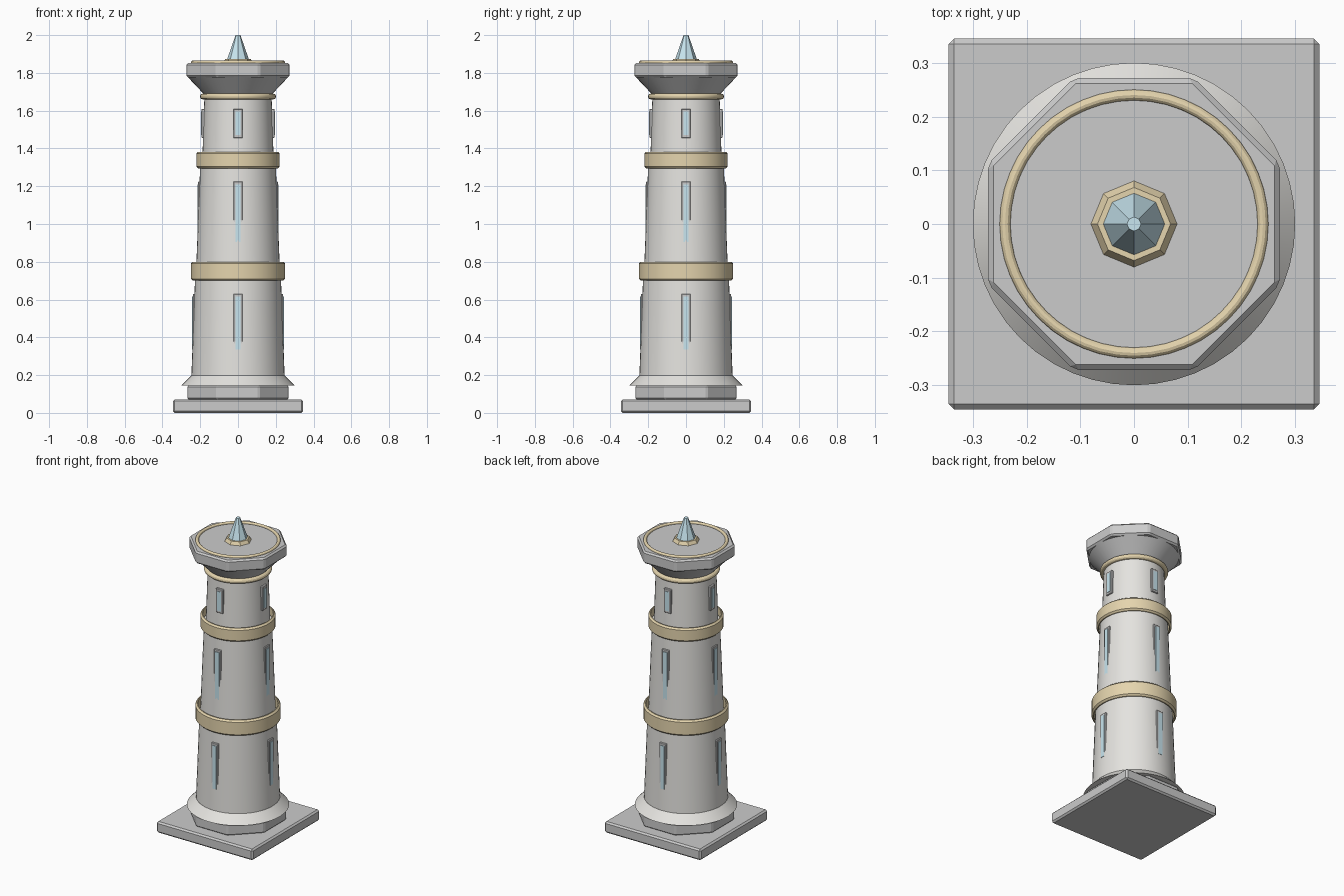
import bpy, bmesh
from math import pi, cos, sin

if "Cube" in bpy.data.objects:
    bpy.data.objects.remove(bpy.data.objects["Cube"])


def material(name, rgb):
    m = bpy.data.materials.new(name)
    m.diffuse_color = (*rgb, 1)
    m.use_nodes = True
    m.node_tree.nodes["Principled BSDF"].inputs["Base Color"].default_value = m.diffuse_color
    return m


GOLD = material("gold", (0.78, 0.66, 0.42))
GLASS = material("pale_blue_glass", (0.58, 0.79, 0.87))
LIGHT = material("light_stone", (0.78, 0.77, 0.74))
DARK = material("dark_stone", (0.58, 0.57, 0.55))


def finish(name, bm, mat, bevel=0, smooth=False):
    bmesh.ops.recalc_face_normals(bm, faces=bm.faces)
    if bevel:
        bmesh.ops.bevel(bm, geom=bm.edges[:], offset=bevel, segments=1,
                        affect='EDGES', profile=0.5)
    me = bpy.data.meshes.new(name)
    bm.to_mesh(me)
    bm.free()
    me.materials.append(mat)
    ob = bpy.data.objects.new(name, me)
    bpy.context.collection.objects.link(ob)
    if smooth:
        bpy.ops.object.select_all(action='DESELECT')
        ob.select_set(True)
        bpy.context.view_layer.objects.active = ob
        bpy.ops.object.shade_smooth_by_angle(angle=0.5)
    return ob


def lathe(name, profile, mat, n=48, phase=0.0, ring=False, bevel=0, smooth=True):
    """Revolve (radius, z) points; ring closes the section, otherwise ends are capped."""
    bm = bmesh.new()
    loops = [[bm.verts.new((r * cos(phase + 2 * pi * i / n), r * sin(phase + 2 * pi * i / n), z))
              for i in range(n)] for r, z in profile]
    pairs = list(zip(loops, loops[1:] + loops[:1])) if ring else list(zip(loops, loops[1:]))
    for a, b in pairs:
        for i in range(n):
            j = (i + 1) % n
            bm.faces.new((a[i], a[j], b[j], b[i]))
    if not ring:
        bm.faces.new(loops[0][::-1])
        bm.faces.new(loops[-1])
    return finish(name, bm, mat, bevel, smooth)


def box(name, lo, hi, mat, bevel=0, turn=0):
    bm = bmesh.new()
    bmesh.ops.create_cube(bm, size=1)
    for v in bm.verts:
        v.co = [(a + b) / 2 + c * (b - a) for a, b, c in zip(lo, hi, v.co)]
    ob = finish(name, bm, mat, bevel)
    ob.rotation_euler.z = turn
    return ob


def band(name, r_in, r_out, z0, z1, c=0.01):
    lathe(name, [(r_in, z0), (r_out - c, z0), (r_out, z0 + c), (r_out, z1 - c),
                 (r_out - c, z1), (r_in, z1)], GOLD, ring=True)


def torus(name, R, r, z):
    lathe(name, [(R + r * cos(k * pi / 6), z + r * sin(k * pi / 6)) for k in range(12)],
          GOLD, ring=True).data.shade_smooth()


# Base
box("base_plate", (-0.345, -0.345, 0), (0.345, 0.345, 0.072), DARK, 0.01)
lathe("base_octagon", [(0.29, 0.07), (0.29, 0.146)], DARK, 8, pi / 8, bevel=0.008, smooth=False)
lathe("base_flare", [(0.30, 0.145), (0.247, 0.198)], LIGHT)

# Tapered shaft in three storeys
lathe("lower_shaft", [(0.247, 0.19), (0.226, 0.75)], LIGHT)
lathe("middle_shaft", [(0.222, 0.75), (0.199, 1.34)], LIGHT)
lathe("upper_shaft", [(0.189, 1.34), (0.177, 1.70)], LIGHT)

# Gold bands
band("lower_band", 0.234, 0.25, 0.70, 0.80)
band("middle_band", 0.206, 0.221, 1.295, 1.382)
torus("neck_ring", 0.186, 0.015, 1.675)

# Windows on all four sides: storey, frame face, glass face, bottom, top
for storey, rf, rg, z0, z1 in (("lower", 0.239, 0.2425, 0.32, 0.63),
                               ("middle", 0.2105, 0.2155, 0.89, 1.225),
                               ("upper", 0.193, 0.196, 1.455, 1.61)):
    for k in range(4):
        box(f"{storey}_window_frame_{k}", (-0.025, -rf, z0), (0.025, -rf + 0.04, z1),
            DARK, 0.003, k * pi / 2)
        box(f"{storey}_window_glass_{k}", (-0.014, -rg, z0 + 0.015), (0.014, -rg + 0.04, z1 - 0.015),
            GLASS, 0, k * pi / 2)

# Capital
lathe("capital_flare", [(0.178, 1.685), (0.268, 1.78)], DARK)
lathe("capital_octagon", [(0.294, 1.775), (0.294, 1.853)], DARK, 8, pi / 8, bevel=0.01, smooth=False)
torus("capital_ring", 0.24, 0.01, 1.855)

# Finial
lathe("finial_base", [(0.082, 1.85), (0.068, 1.873)], GOLD, 8, smooth=False)
lathe("finial_crystal", [(0.06, 1.865), (0.013, 2.0)], GLASS, 8, smooth=False)
